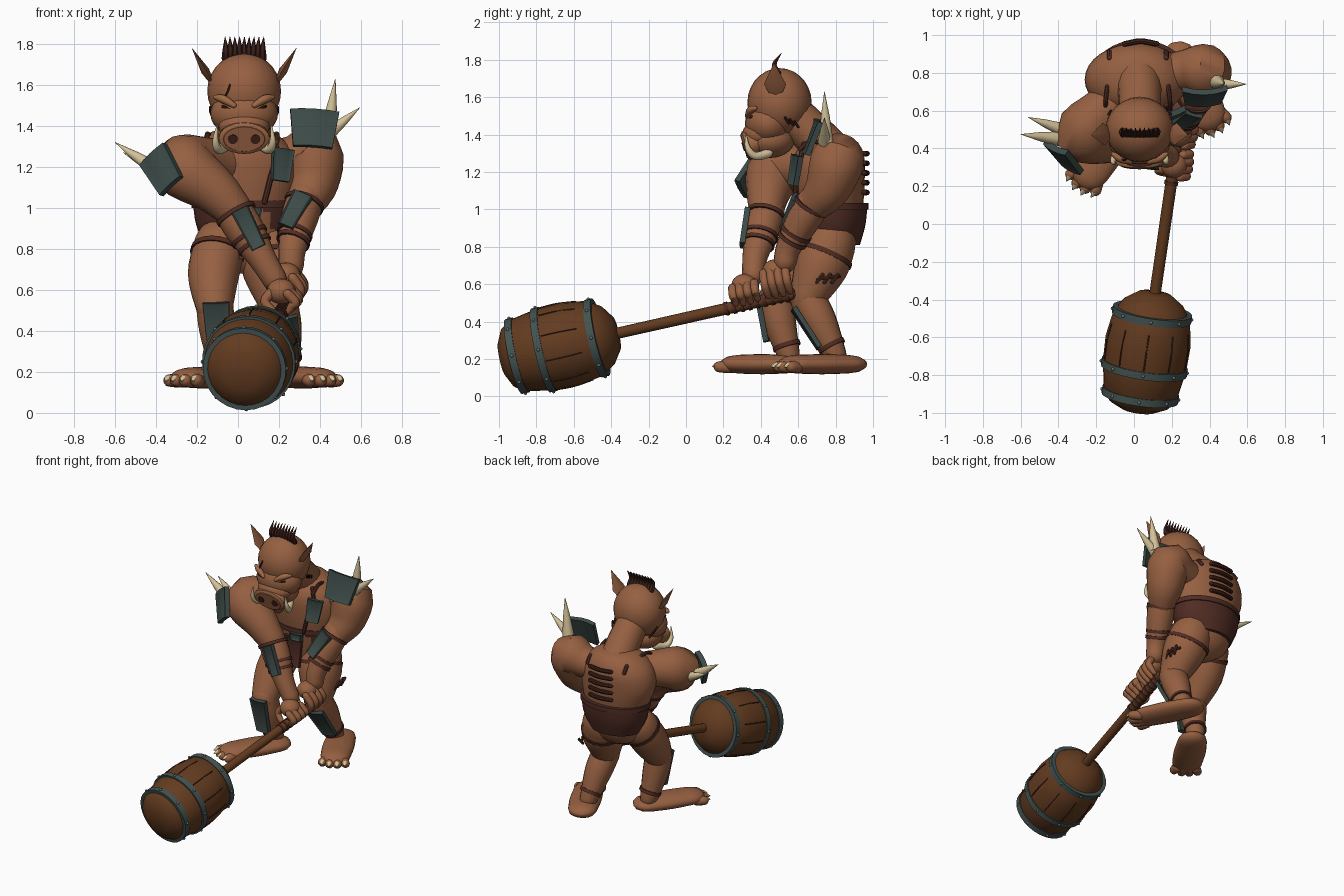
import bpy, bmesh, math
from mathutils import Vector, Matrix

if "Cube" in bpy.data.objects:
    bpy.data.objects.remove(bpy.data.objects["Cube"])


def material(name, *rgb):
    m = bpy.data.materials.new(name)
    m.use_nodes = True
    m.diffuse_color = (*rgb, 1)
    m.node_tree.nodes["Principled BSDF"].inputs["Base Color"].default_value = (*rgb, 1)
    return m


skin = material("skin", .305, .117, .053)
snout_skin = material("pale snout skin", .34, .14, .06)
wood = material("wood", .125, .044, .014)
steel = material("steel", .055, .085, .08)
stud_steel = material("stud steel", .13, .16, .14)
armour = material("armour", .046, .07, .064)
leather = material("leather", .08, .025, .017)
dark = material("dark hair", .045, .014, .01)
bone = material("bone", .66, .54, .32)
made = []


def finish(name, bm, mat):
    bmesh.ops.recalc_face_normals(bm, faces=bm.faces)
    mesh = bpy.data.meshes.new(name)
    bm.to_mesh(mesh)
    bm.free()
    mesh.materials.append(mat)
    ob = bpy.data.objects.new(name, mesh)
    bpy.context.scene.collection.objects.link(ob)
    made.append(ob)
    return ob


def skin_rings(name, rings, mat):
    """Bridge a series of point rings and close both ends."""
    bm = bmesh.new()
    loops = [[bm.verts.new(p) for p in ring] for ring in rings]
    n = len(loops[0])
    for a, b in zip(loops, loops[1:]):
        for i in range(n):
            j = (i + 1) % n
            bm.faces.new((a[i], a[j], b[j], b[i]))
    bm.faces.new(loops[0])
    bm.faces.new(loops[-1])
    return finish(name, bm, mat)


def circle(n):
    return [(math.cos(math.tau * i / n), math.sin(math.tau * i / n)) for i in range(n)]


def spline(keys, steps=4):
    """Catmull-Rom through tuples of any length."""
    out = []
    for i in range(len(keys) - 1):
        quad = [keys[max(i - 1, 0)], keys[i], keys[i + 1], keys[min(i + 2, len(keys) - 1)]]
        for s in range(steps):
            t = s / steps
            out.append([b + t * (c - a + t * (2*a - 5*b + 4*c - d + t * (3*b - a - 3*c + d))) / 2
                        for a, b, c, d in zip(*quad)])
    return out + [list(keys[-1])]


def tube(name, keys, mat, n=16, floor=None, flat=1):
    """Round-ended limb through (x, y, z, radius) keys, optionally flattened onto a floor."""
    pts = [(Vector(k[:3]), max(k[3], .001)) for k in spline(keys)]
    for end, nxt in ((0, 1), (-1, -2)):
        p, r = pts[end]
        out = (p - pts[nxt][0]).normalized()
        cap = [(p + out * r * math.sin(a), r * math.cos(a)) for a in (.5, 1, 1.5)]
        pts = cap[::-1] + pts if end == 0 else pts + cap
    q, last, rings = None, None, []
    for i, (p, r) in enumerate(pts):
        d = (pts[min(i + 1, len(pts) - 1)][0] - pts[max(i - 1, 0)][0]).normalized()
        q = d.to_track_quat('Z', 'Y') if q is None else last.rotation_difference(d) @ q
        last = d
        ring = [p + q @ Vector((r * c, r * s, 0)) for c, s in circle(n)]
        if floor is not None:
            for v in ring:
                v.z = floor + (v.z - floor) * flat
        rings.append(ring)
    return skin_rings(name, rings, mat)


def body(name, keys, mat, n=32):
    """Stack of level ellipses (x, y, z, rx, ry)."""
    return skin_rings(name, [[(x + rx * c, y + ry * s, z) for c, s in circle(n)]
                             for x, y, z, rx, ry in spline(keys)], mat)


def lathe(name, origin, axis, profile, mat, n=20, squash=1):
    """Turn (distance, radius) points about an axis."""
    q = Vector(axis).to_track_quat('Z', 'Y')
    return skin_rings(name, [[Vector(origin) + q @ Vector((r * c, r * s * squash, t)) for c, s in circle(n)]
                             for t, r in profile], mat)


def band(name, centre, axis, r, h, mat=leather, n=20):
    return lathe(name, centre, axis, [(-h, r - .03), (-h, r), (h, r), (h, r - .03)], mat, n)


def spike(name, base, tip, r, mat=bone, n=10):
    d = Vector(tip) - Vector(base)
    length = d.length
    return lathe(name, base, d, [(0, r), (length / 2, r * .62), (length, .001)], mat, n)


def ball(name, centre, size, mat):
    bm = bmesh.new()
    bmesh.ops.create_uvsphere(bm, u_segments=24, v_segments=14, radius=1)
    bmesh.ops.transform(bm, verts=bm.verts, matrix=Matrix.Translation(centre) @ Matrix.Diagonal((*size, 1)))
    return finish(name, bm, mat)


def plate(name, centre, normal, up, w, h, thick=.03, taper=.8, mat=armour, bend=1.5):
    """Tapered slab with a sunk panel, wrapped around the limb behind it."""
    nrm = Vector(normal).normalized()
    side = Vector(up).cross(nrm).normalized()
    frame = Matrix((side, nrm.cross(side), nrm)).transposed().to_4x4()
    bm = bmesh.new()
    bmesh.ops.create_cube(bm, size=1)
    wide = [e for e in bm.edges if abs(e.verts[0].co.x - e.verts[1].co.x) > .5]
    bmesh.ops.subdivide_edges(bm, edges=wide, cuts=3, use_grid_fill=True)
    for v in bm.verts:
        v.co = Vector((v.co.x * w * (taper if v.co.y < 0 else 1), v.co.y * h, v.co.z * thick))
    outer = [f for f in bm.faces if f.calc_center_median().z > thick * .49]
    bmesh.ops.inset_region(bm, faces=outer, thickness=w * .1, depth=-.006)
    for v in bm.verts:
        v.co.z -= bend * v.co.x ** 2
    bmesh.ops.transform(bm, verts=bm.verts, matrix=Matrix.Translation(centre) @ frame)
    return finish(name, bm, mat)


# Barrel hammer
axis = Vector((.146, 1, .225)).normalized()
side = axis.cross(Vector((0, 0, 1))).normalized()
up = side.cross(axis)
hub = Vector((.066, -.68, .267))
spin = lambda t, r, a: hub + axis * t + (side * math.cos(a) + up * math.sin(a)) * r
stave = [(-.32, .01), (-.315, .09), (-.28, .16), (-.23, .195), (-.08, .222),
         (.06, .227), (.2, .205), (.27, .16), (.32, .09), (.33, .01)]
lathe("barrel", hub, axis, stave, wood, 28)
lathe("handle", hub, axis, [(.3, .03), (1.3, .032), (1.31, .02)], wood, 12)
for t, r in ((-.23, .205), (-.08, .23), (.21, .212)):
    band("barrel_band", hub + axis * t, axis, r, .02, steel, 28)
    for k in range(8):
        ball("barrel_stud", spin(t, r, k * math.tau / 8), (.009,) * 3, stud_steel)
for k in range(10):
    a = (k + .5) * math.tau / 10
    tube("barrel_seam", [(*spin(t, r, a), .004) for t, r in ((-.05, .224), (.04, .226), (.14, .215))], dark, 6)
for k in range(9):
    band("grip_wrap", hub + axis * (.93 + k * .042), axis, .037, .009, leather, 12)

# Torso, neck and belt
body("torso", [(.03, .74, .68, .05, .04), (.03, .76, .74, .15, .11), (.03, .77, .85, .2, .15),
               (.03, .77, 1, .235, .175), (.015, .765, 1.15, .275, .19), (.015, .765, 1.28, .25, .187),
               (.02, .77, 1.37, .15, .13), (.02, .77, 1.4, .02, .02)], skin)
body("belt", [(.03, .78, .81, .19, .15), (.03, .785, .92, .235, .175), (.03, .78, 1.03, .25, .19)], leather)
body("belt_rim", [(.03, .78, 1, .256, .196), (.03, .78, 1.035, .256, .196)], leather)
tube("neck", [(.02, .8, 1.27, .125), (.03, .7, 1.38, .115), (.03, .58, 1.5, .11)], skin)
plate("loincloth", (.04, .59, .86), (0, -1, 0), (0, 0, 1), .14, .22, .02, .7, leather)
plate("buckle", (.07, .58, .98), (0, -1, 0), (0, 0, 1), .1, .05)
plate("left_chest_plate", (.215, .58, 1.21), (.4, -1, .1), (.15, 0, 1), .11, .16)
plate("right_chest_plate", (-.12, .58, 1.25), (-.3, -1, .2), (0, 0, 1), .1, .1)
tube("chest_strap", [(.17, .63, 1.35, .014), (.19, .61, 1.26, .014), (.16, .59, 1.15, .014),
                     (.13, .585, 1.03, .014)], leather, 8)
for s in (-1, 1):
    tube("shoulder_strap", [(.02 + s * .17, .61, 1.32, .012), (.02 + s * .17, .66, 1.36, .012),
                            (.02 + s * .16, .73, 1.355, .012)], leather, 8)
    tube("back_strap_end", [(.02 + s * .15, .88, 1.335, .014), (.02 + s * .15, .91, 1.295, .014)], leather, 8)
for k in range(5):
    z = 1.09 + k * .052
    tube("back_stitch", [(.035 + s * .085, .968 - abs(s) * .015, z, .015) for s in (-1, 0, 1)], dark, 8)

# Head
mid = .03
ball("head", (mid, .5, 1.57), (.18, .172, .185), skin)
ball("face", (mid, .44, 1.46), (.165, .125, .12), skin)
ball("jaw", (mid, .45, 1.37), (.13, .13, .095), skin)
ball("muzzle", (mid, .39, 1.4), (.125, .09, .075), skin)
nose = Vector((0, -1, -.3)).normalized()
tip = Vector((mid, .34, 1.345))
lathe("snout_rim", tip, nose, [(-.05, .11), (0, .124), (.02, .124), (.03, .105)], snout_skin, 20, .64)
lathe("snout_disc", tip, nose, [(.02, .11), (.034, .1)], skin, 20, .62)
for s in (-1, 1):
    name = "left" if s > 0 else "right"
    at = lambda x, y, z, r: (mid + s * x, y, z, r)
    lathe(name + "_nostril", tip + nose * .03 + Vector((s * .055, 0, 0)), nose,
          [(0, .024), (.009, .024)], dark, 12)
    tube(name + "_brow", [at(.14, .37, 1.54, .012), at(.1, .345, 1.53, .021), at(.05, .328, 1.5, .013)], snout_skin, 10)
    tube(name + "_eye", [at(.105, .35, 1.495, .007), at(.065, .336, 1.483, .007)], dark, 8)
    tube(name + "_tusk", [at(.09, .44, 1.3, .025), at(.125, .37, 1.285, .022),
                          at(.14, .33, 1.33, .015), at(.13, .32, 1.41, .002)], bone, 10)
    lathe(name + "_ear", (mid + s * .15, .48, 1.6), (s * .105, -.01, .18),
          [(0, .025), (.08, .06), (.21, .001)], skin, 4, .35)
    for k in range(3):
        tube("cheek_scar", [at(.165, .53 + k * .025, 1.49 - k * .01, .007),
                            at(.152, .55 + k * .025, 1.46 - k * .01, .007)], dark, 6)
tube("brow_scar", [(-.07, .345, 1.53, .005), (-.05, .338, 1.57, .005), (-.04, .345, 1.6, .005)], dark, 6)
for k in range(9):
    x = mid - .09 + k * .0225
    tube("mohawk_spike", [(x, .49, 1.73, .02), (x, .472, 1.775, .015), (x * 1.05, .51, 1.835, .001)], dark, 6)

# Arms
tube("left_upper_arm", [(.1, .78, 1.22, .1), (.26, .81, 1.24, .11), (.365, .81, 1.26, .146),
                        (.365, .76, 1.12, .125), (.33, .69, 1.03, .095)], skin, 20)
tube("left_forearm", [(.335, .7, 1.06, .09), (.3, .63, .95, .092), (.265, .55, .8, .068),
                      (.26, .53, .72, .062)], skin)
tube("right_upper_arm", [(0, .74, 1.2, .12), (-.16, .6, 1.22, .125), (-.265, .48, 1.2, .152),
                         (-.12, .44, 1.09, .118), (-.02, .43, .99, .092)], skin, 20)
tube("right_forearm", [(-.04, .44, 1.01, .09), (.03, .41, .9, .095), (.12, .37, .75, .068),
                       (.18, .36, .65, .06)], skin)
left_way, right_way = (-.09, -.14, -.24), (.14, -.06, -.24)
for c, r in (((.322, .672, 1.02), .1), ((.277, .59, .875), .088), ((.27, .57, .84), .084)):
    band("left_arm_strap", c, left_way, r, .011)
for c, r in (((-.01, .426, .97), .104), ((.055, .4, .86), .095), ((.08, .388, .82), .088)):
    band("right_arm_strap", c, right_way, r, .011)
plate("left_bracer", (.275, .55, .99), (-.1, -1, .45), (.09, .05, .18), .1, .19)
plate("right_bracer", (.055, .315, .9), (-.1, -1, .1), (-.09, .02, .18), .09, .21)

# Hands gripping the handle
for name, t, lift in (("right", 1.05, .1), ("left", 1.23, .14)):
    palm = hub + axis * t + up * lift
    ball(name + "_palm", palm, (.07, .07, .062), skin)
    for k in range(4):
        base = hub + axis * (t - .06 + k * .04)
        inset = .006 * abs(k - 1.5)
        tube(name + "_finger", [(*(base + up * lift + side * (.05 - inset)), .024),
                                (*(base + up * (lift * .6) + side * (.085 - inset)), .024),
                                (*(base + up * (.035 + inset) + side * .062), .022),
                                (*(base + up * (.005 + inset) + side * .042), .016)], skin, 10)
    tube(name + "_thumb", [(*(palm - side * .045 - axis * .03), .027), (*(palm - side * .075 - up * .04 - axis * .05), .024),
                           (*(palm - side * .035 - up * .08 - axis * .07), .018)], skin, 10)

# Shoulder armour with bone spikes
plate("left_shoulder_plate", (.37, .665, 1.39), (.05, -1, .35), (.06, .3, 1), .24, .19, .03, .8)
spike("left_shoulder_spike", (.44, .75, 1.36), (.475, .74, 1.63), .04)
spike("left_shoulder_spike", (.44, .74, 1.36), (.595, .74, 1.49), .035)
plate("right_shoulder_plate", (-.375, .345, 1.185), (-.6, -.8, .2), (-.42, .2, .55), .17, .21, .035, .85)
spike("right_shoulder_spike", (-.39, .45, 1.18), (-.6, .475, 1.32), .04)
spike("right_shoulder_spike", (-.38, .5, 1.18), (-.56, .565, 1.27), .035)

# Legs
tube("left_thigh", [(.14, .77, .82, .14), (.17, .72, .69, .145), (.2, .65, .53, .098)], skin, 20)
tube("left_shin", [(.2, .65, .52, .095), (.22, .715, .4, .092), (.24, .8, .22, .06)], skin)
tube("right_thigh", [(-.09, .69, .82, .125), (-.12, .59, .67, .125), (-.115, .48, .52, .092)], skin, 20)
tube("right_shin", [(-.115, .48, .53, .09), (-.1, .5, .4, .088), (-.08, .55, .22, .06)], skin)
band("left_thigh_strap", (.155, .745, .75), (-.03, .06, .14), .152, .013)
band("right_thigh_strap", (-.1, .66, .775), (.03, .1, .14), .134, .013)
for name, x, y, slope in (("left", .236, .778, .07), ("right", -.085, .538, .04)):
    band(name + "_ankle_strap", (x, y, .27), (.02, slope, -.13), .076, .012)
plate("left_greave", (.24, .64, .36), (.15, -1, -.65), (-.03, -.19, .24), .13, .25, .025)
plate("right_greave", (-.1, .405, .415), (-.1, -1, -.2), (-.02, -.08, .28), .13, .25)
for k in range(3):
    tube("thigh_scar", [(.3, .7 + k * .04, .61, .01), (.31, .73 + k * .04, .65, .01)], leather, 6)
tube("thigh_scar_line", [(.3, .7, .625, .009), (.313, .76, .635, .009), (.285, .82, .64, .009)], leather, 6)

# Feet with toes and nails; each runs from heel to toes
for name, heel, toe in (("left", (.24, .87), (.385, .59)), ("right", (-.06, .54), (-.23, .28))):
    heel, toe = Vector((*heel, .172)), Vector((*toe, .172))
    ahead = (toe - heel).normalized()
    across = Vector((-ahead.y, ahead.x, 0))
    tube(name + "_foot", [(*heel, .098), (*heel.lerp(toe, .5), .108), (*toe, .1)], skin, 20, .172, .5)
    for k in (-1.5, -.5, .5, 1.5):
        reach = .1 - abs(k) * .02
        start, end = toe + across * k * .04 + ahead * .03, toe + across * k * .052 + ahead * reach
        start.z = end.z = .158
        tube(name + "_toe", [(*start, .036), (*end, .031)], skin, 10)
        spike(name + "_toenail", end + ahead * .012 + Vector((0, 0, .01)), end + ahead * .047, .018)

# Smooth shading with sharp edges kept
bpy.ops.object.select_all(action='DESELECT')
for ob in made:
    ob.select_set(True)
bpy.context.view_layer.objects.active = made[0]
bpy.ops.object.shade_smooth_by_angle(angle=math.radians(40))
